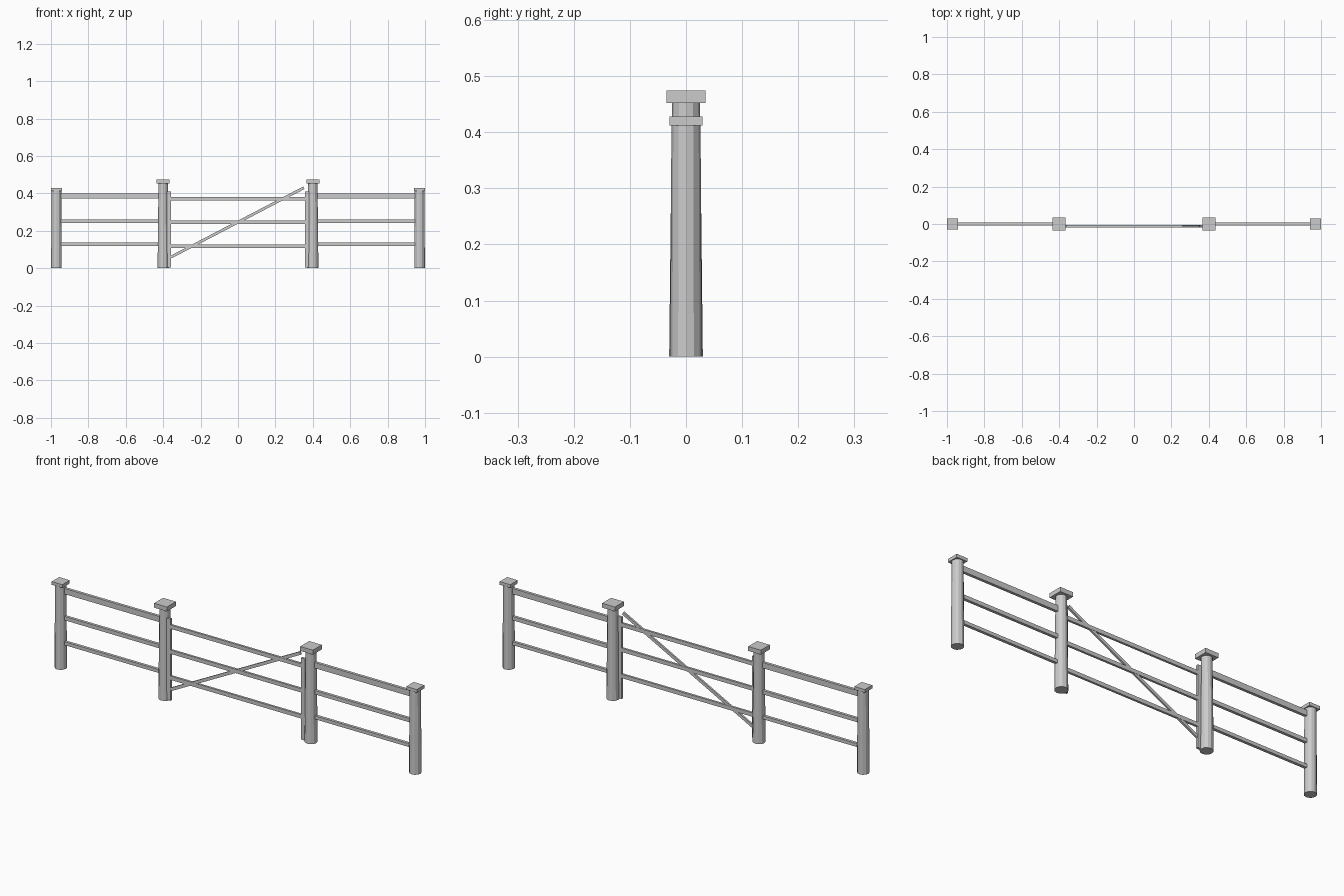
import bpy
import math

old = bpy.data.objects.get("Cube")
if old:
    bpy.data.objects.remove(old, do_unlink=True)

# Single weathered grey
grey = bpy.data.materials.new("weathered_grey")
grey.use_nodes = True
colour = (0.6, 0.6, 0.6, 1)
grey.diffuse_color = colour
grey.node_tree.nodes["Principled BSDF"].inputs["Base Color"].default_value = colour


def finish(name):
    obj = bpy.context.object
    obj.name = name
    obj.data.materials.append(grey)
    return obj


def box(name, centre, size, tilt=0):
    bpy.ops.mesh.primitive_cube_add(size=1, location=centre, rotation=(0, tilt, 0))
    bpy.context.object.scale = size
    return finish(name)


def post(name, x, r_base, r_top, height, cap_width, cap_height):
    # Tapered round post with a square cap
    bpy.ops.mesh.primitive_cone_add(vertices=12, radius1=r_base, radius2=r_top, depth=height,
                                    location=(x, 0, height / 2), rotation=(0, 0, 0))
    finish(name)
    box(name + "_cap", (x, 0, height + cap_height / 2), (cap_width, cap_width, cap_height))


OUTER_X, GATE_X = 0.971, 0.4
GATE_Y = -0.012

for side, s in (("left", 1), ("right", -1)):
    post(side + "_end_post", s * OUTER_X, 0.028, 0.026, 0.412, 0.058, 0.016)
    post(side + "_gate_post", s * GATE_X, 0.03, 0.025, 0.452, 0.07, 0.022)

    # Fence rails between end post and gate post
    for level, z, h in (("lower", 0.128, 0.017), ("middle", 0.252, 0.019), ("top", 0.386, 0.028)):
        box(f"{side}_{level}_fence_rail", (s * (OUTER_X + GATE_X) / 2, 0, z),
            (OUTER_X - GATE_X, 0.014, h))

    # Upright at each end of the gate
    box(side + "_gate_upright", (s * 0.368, GATE_Y, 0.207), (0.022, 0.012, 0.404))

# Gate rails
for level, z in (("lower", 0.118), ("middle", 0.247), ("top", 0.371)):
    box(level + "_gate_rail", (0, GATE_Y, z), (0.73, 0.011, 0.019))

# Diagonal brace across the gate
x0, z0, x1, z1 = -0.358, 0.06, 0.352, 0.43
box("gate_brace", ((x0 + x1) / 2, GATE_Y, (z0 + z1) / 2),
    (math.hypot(x1 - x0, z1 - z0), 0.009, 0.015), -math.atan2(z1 - z0, x1 - x0))
